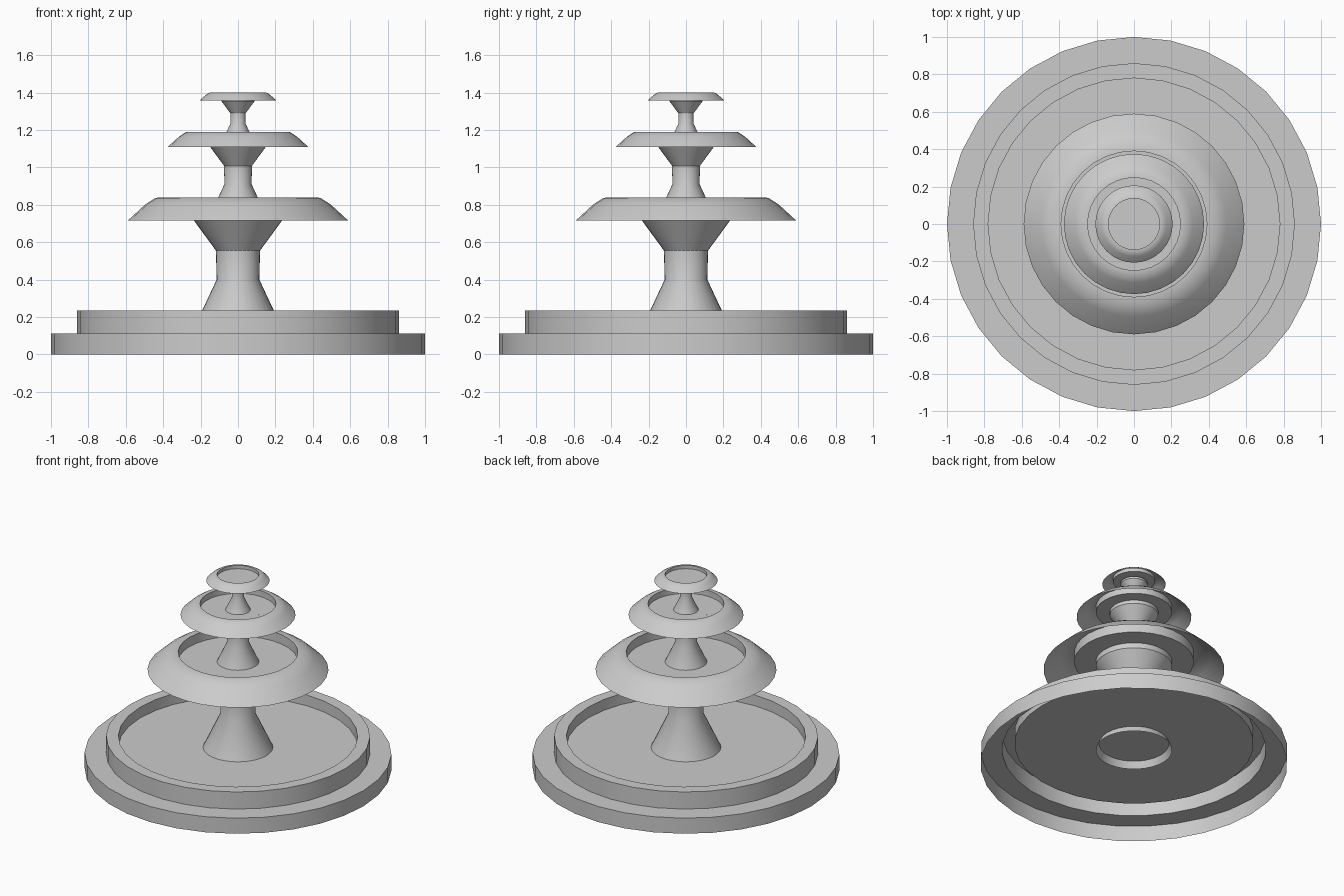
import bpy
import bmesh
import math

if "Cube" in bpy.data.objects:
    bpy.data.objects.remove(bpy.data.objects["Cube"])

SIDES = 32


def lathe(name, profile, scale=1.0, z0=0.0):
    """Revolve a (radius, height) profile round z; radius 0 closes at a centre point."""
    bm = bmesh.new()
    rings = []
    for r, z in profile:
        r, z = r * scale, z0 + z * scale
        if r == 0:
            rings.append([bm.verts.new((0, 0, z))] * SIDES)
        else:
            rings.append([bm.verts.new((r * math.cos(2 * math.pi * i / SIDES),
                                        r * math.sin(2 * math.pi * i / SIDES), z))
                          for i in range(SIDES)])
    for low, high in zip(rings, rings[1:]):
        for i in range(SIDES):
            j = (i + 1) % SIDES
            corners = [low[i], low[j], high[j], high[i]]
            bm.faces.new(list(dict.fromkeys(corners)))
    mesh = bpy.data.meshes.new(name)
    bm.to_mesh(mesh)
    bm.free()
    obj = bpy.data.objects.new(name, mesh)
    bpy.context.collection.objects.link(obj)
    bpy.ops.object.select_all(action='DESELECT')
    obj.select_set(True)
    bpy.context.view_layer.objects.active = obj
    bpy.ops.object.shade_smooth_by_angle(angle=math.radians(30))
    return obj


# stepped base with a shallow pool, open underneath
lathe("base_pool", [(1, 0), (1, 0.112), (0.86, 0.112), (0.86, 0.235),
                    (0.78, 0.235), (0.78, 0.157), (0, 0.157)])

# overhanging bowl: sloped skirt, rim and sunken dish, heights from its lower edge
BOWL = [(0.59, 0), (0.495, 0.087), (0.44, 0.122), (0.39, 0.125), (0.39, 0.058), (0, 0.058)]

# waisted column, heights from its lower waist
COLUMN = [(0.25, -0.29), (0.114, 0), (0.118, 0.155), (0.25, 0.335), (0.25, 0.373)]

# tiers: size name, scale, column waist height, bowl lower edge height
for size, s, waist, edge in (("lower", 1.0, 0.40, 0.715),
                             ("middle", 0.635, 0.91, 1.11),
                             ("upper", 0.35, 1.235, 1.356)):
    lathe(size + "_column", COLUMN, s, waist)
    lathe(size + "_bowl", BOWL, s, edge)
